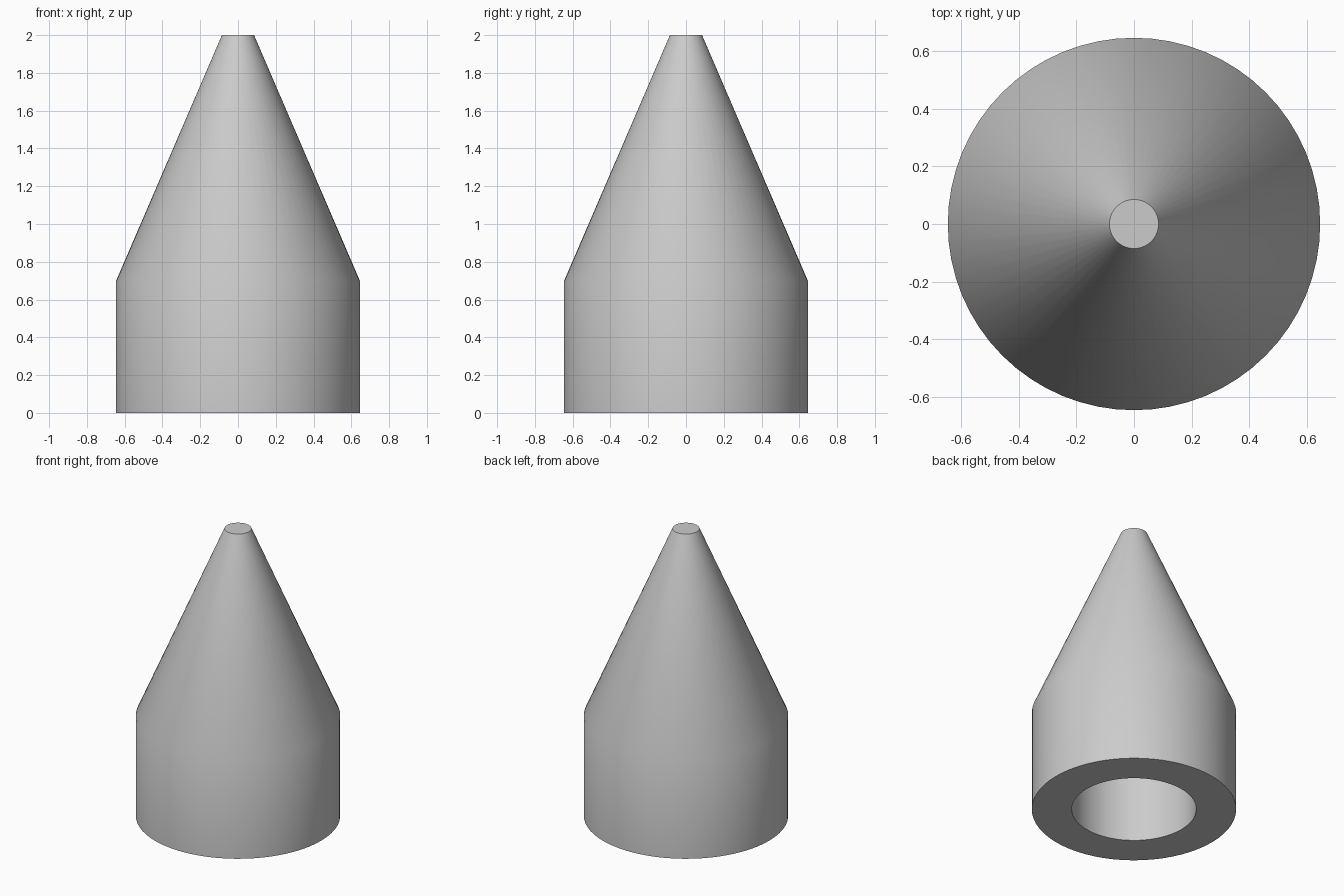
import bpy, bmesh, math

cube = bpy.data.objects.get("Cube")
if cube:
    bpy.data.objects.remove(cube, do_unlink=True)

SIDES = 64

# Single grey material
grey = bpy.data.materials.new("light_grey")
grey.use_nodes = True
colour = (0.6, 0.6, 0.6, 1)
grey.diffuse_color = colour
grey.node_tree.nodes["Principled BSDF"].inputs["Base Color"].default_value = colour

# Half profile (radius, height): socket roof, socket wall, base rim, shoulder, tip
profile = [(0.393, 0.7), (0.393, 0), (0.645, 0), (0.645, 0.7), (0.085, 2)]

# Revolve the profile, then cap the socket roof and the flat tip
bm = bmesh.new()
rings = [[bm.verts.new((r * math.cos(a), r * math.sin(a), z))
          for a in (math.tau * i / SIDES for i in range(SIDES))]
         for r, z in profile]
for low, high in zip(rings, rings[1:]):
    for i in range(SIDES):
        j = (i + 1) % SIDES
        bm.faces.new((low[i], low[j], high[j], high[i]))
bm.faces.new(rings[0])
bm.faces.new(rings[-1])
bmesh.ops.recalc_face_normals(bm, faces=bm.faces)

mesh = bpy.data.meshes.new("cone_tip")
bm.to_mesh(mesh)
bm.free()
mesh.materials.append(grey)
tip = bpy.data.objects.new("cone_tip", mesh)
bpy.context.collection.objects.link(tip)

# Smooth the wall and shoulder, keep the rims sharp
bpy.ops.object.select_all(action="DESELECT")
tip.select_set(True)
bpy.context.view_layer.objects.active = tip
bpy.ops.object.shade_smooth_by_angle(angle=math.radians(30))
